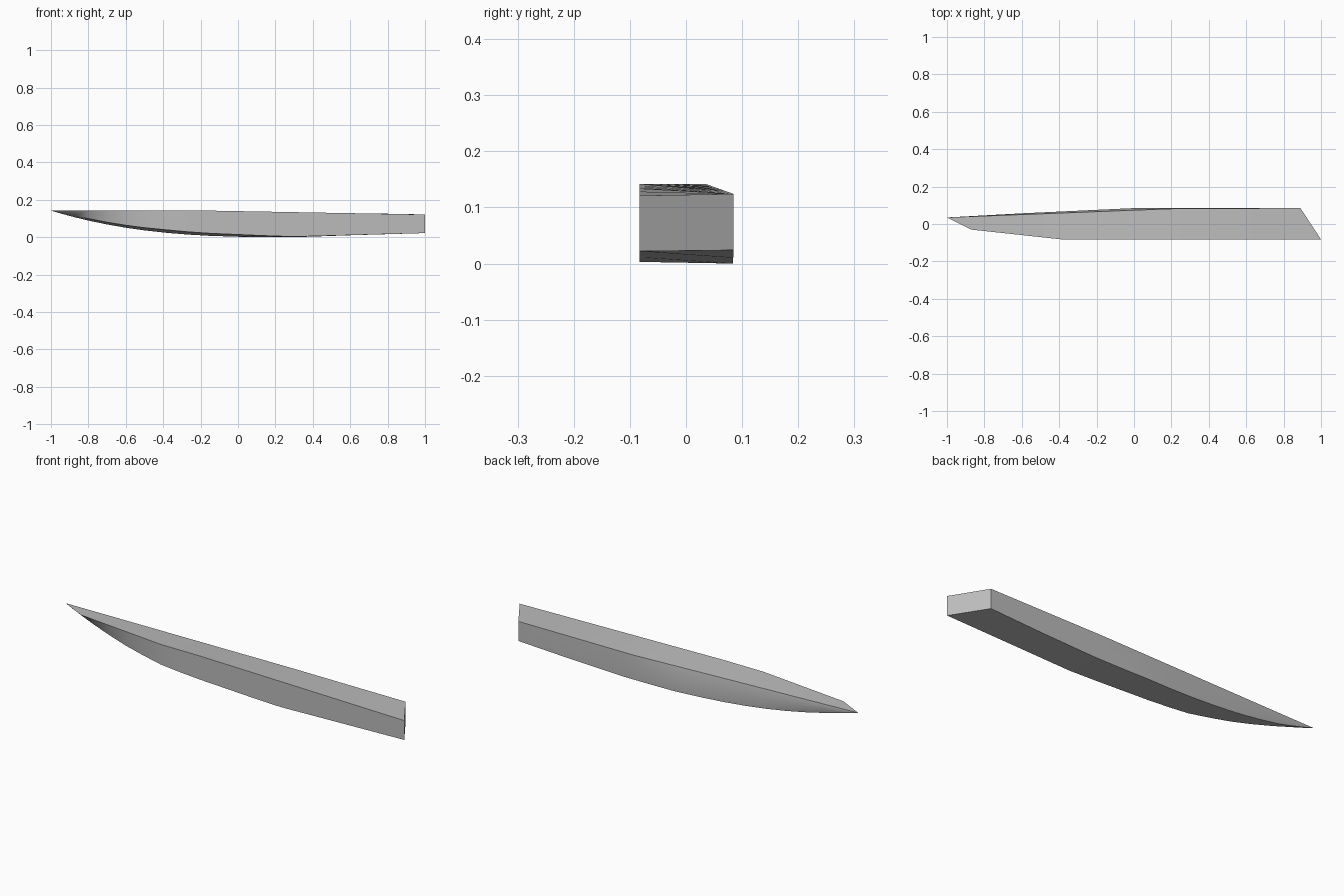
import bpy
import bmesh

default_cube = bpy.data.objects.get("Cube")
if default_cube:
    bpy.data.objects.remove(default_cube, do_unlink=True)


def make_material(name, colour):
    material = bpy.data.materials.new(name)
    material.use_nodes = True
    material.diffuse_color = colour
    material.node_tree.nodes["Principled BSDF"].inputs["Base Color"].default_value = colour
    return material


def rail(points, x):
    """Read a straight-segment rail of (x, value) points at x."""
    for (xa, va), (xb, vb) in zip(points, points[1:]):
        if x <= xb:
            return va + (vb - va) * (x - xa) / (xb - xa)
    return points[-1][1]


# Plan rails of the deck edges, the bulging back side and the two chines
BOW, STERN, KEEL_LOW = -1.0, 1.0, 0.3
DECK_TOP = 0.142
TIP = (BOW, 0.035)
deck_front = [TIP, (-0.87, -0.03), (-0.38, -0.083), (STERN, -0.083)]
deck_back = [TIP, (-0.4, 0.058), (0.24, 0.083), (STERN, 0.085)]
side_back = [TIP, (-0.6, 0.057), (0, 0.085), (STERN, 0.085)]
chine_back = [TIP, (-0.8, 0.036), (-0.4, 0.062), (0, 0.083), (STERN, 0.085)]
chine_front = [TIP, (-0.87, 0.0), (-0.6, -0.05), (-0.38, -0.083), (STERN, -0.083)]

# Height rails of the deck and the raised front chine
deck_height = [(BOW, DECK_TOP), (-0.15, DECK_TOP), (STERN, 0.121)]
chine_rise = [(BOW, 0), (-0.87, 0.01), (-0.38, 0.016), (0, 0.012), (KEEL_LOW, 0.003), (STERN, -0.002)]


def keel_height(x):
    if x < KEEL_LOW:
        return DECK_TOP * ((KEEL_LOW - x) / (KEEL_LOW - BOW)) ** 2.8
    return 0.024 * (x - KEEL_LOW) / (STERN - KEEL_LOW)


def section(x):
    """One hull section, front deck edge first, going round over the back."""
    keel = keel_height(x)
    back_y = rail(deck_back, x)
    back_z = DECK_TOP - 0.018 * (back_y - TIP[1]) / 0.05
    chine_z = min(keel + rail(chine_rise, x), DECK_TOP)
    # The transom is raked, so the back of the last section lies further forward
    back_x = x - 0.11 if x == STERN else x
    return [
        (x, rail(deck_front, x), rail(deck_height, x)),
        (back_x, back_y, back_z),
        (back_x, rail(side_back, x), keel + (back_z - keel) * 0.5),
        (back_x, rail(chine_back, x), keel),
        (x, rail(chine_front, x), chine_z),
    ]


def build_hull(name, stations, material):
    mesh = bpy.data.meshes.new(name)
    hull = bpy.data.objects.new(name, mesh)
    bpy.context.collection.objects.link(hull)
    bm = bmesh.new()
    rings = [[bm.verts.new(p) for p in section(x)] for x in stations]
    # Skin neighbouring sections
    for near, far in zip(rings, rings[1:]):
        for i in range(len(near)):
            j = (i + 1) % len(near)
            bm.faces.new((near[i], near[j], far[j], far[i]))
    # Close the transom and gather the bow into a point
    bm.faces.new(rings[-1])
    bmesh.ops.remove_doubles(bm, verts=bm.verts[:], dist=0.0005)
    bmesh.ops.recalc_face_normals(bm, faces=bm.faces[:])
    bm.to_mesh(mesh)
    bm.free()
    mesh.materials.append(material)
    bpy.ops.object.select_all(action="DESELECT")
    hull.select_set(True)
    bpy.context.view_layer.objects.active = hull
    bpy.ops.object.shade_smooth_by_angle(angle=0.6)
    return hull


hull_grey = make_material("hull grey", (0.5, 0.5, 0.5, 1))
stations = [BOW, -0.95, -0.87, -0.8, -0.7, -0.6, -0.5, -0.38, -0.27,
            -0.15, 0, 0.12, 0.24, KEEL_LOW, 0.6, STERN]
build_hull("hull", stations, hull_grey)
